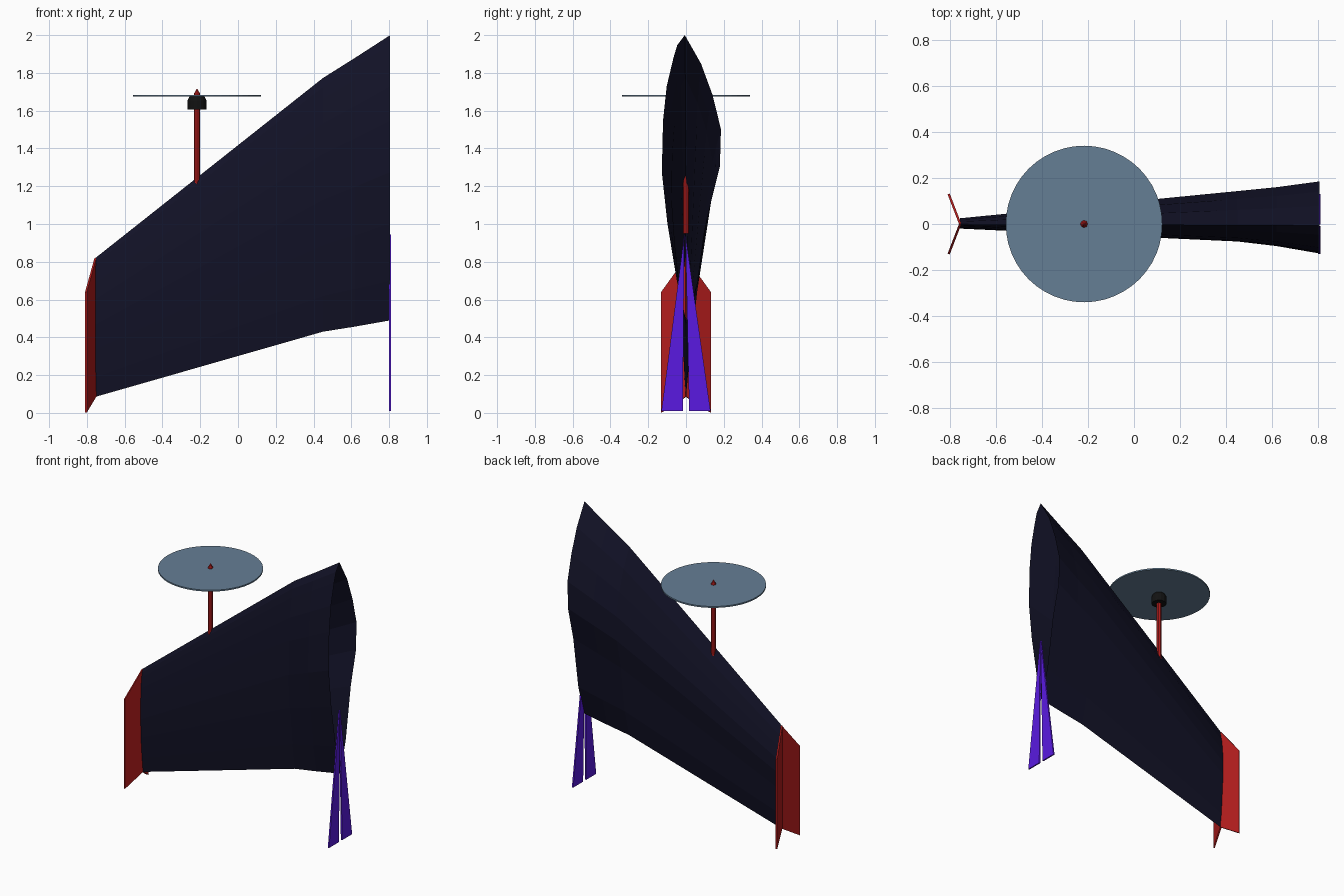
import bpy, bmesh, math
from mathutils import Vector

if "Cube" in bpy.data.objects:
    bpy.data.objects.remove(bpy.data.objects["Cube"])


def material(name, rgb):
    m = bpy.data.materials.new(name)
    m.diffuse_color = (*rgb, 1)
    m.use_nodes = True
    m.node_tree.nodes["Principled BSDF"].inputs["Base Color"].default_value = m.diffuse_color
    return m


NAVY = material("navy", (0.006, 0.006, 0.02))
RED = material("red", (0.45, 0.012, 0.012))
PURPLE = material("purple", (0.10, 0.01, 0.75))
BLACK = material("black", (0.006, 0.006, 0.006))
BLUE = material("steel_blue", (0.13, 0.21, 0.30))


def add_object(name, bm, mat):
    bmesh.ops.recalc_face_normals(bm, faces=bm.faces)
    me = bpy.data.meshes.new(name)
    bm.to_mesh(me)
    bm.free()
    me.materials.append(mat)
    ob = bpy.data.objects.new(name, me)
    bpy.context.collection.objects.link(ob)
    return ob


def plate(name, outline, thickness, mat):
    """Flat outline thickened evenly to both sides."""
    pts = [Vector(p) for p in outline]
    n = (pts[1] - pts[0]).cross(pts[2] - pts[0]).normalized() * thickness / 2
    bm = bmesh.new()
    a = [bm.verts.new(p - n) for p in pts]
    b = [bm.verts.new(p + n) for p in pts]
    bm.faces.new(a[::-1])
    bm.faces.new(b)
    for i in range(len(pts)):
        j = (i + 1) % len(pts)
        bm.faces.new((a[i], a[j], b[j], b[i]))
    return add_object(name, bm, mat)


def turned(name, profile, sides, mat, x=-0.217, y=0.0):
    """Solid of revolution about a vertical axis from (radius, z) rings."""
    bm = bmesh.new()
    rings = [[bm.verts.new((x + r * math.cos(2 * math.pi * k / sides),
                            y + r * math.sin(2 * math.pi * k / sides), z))
              for k in range(sides)] for r, z in profile]
    for lo, hi in zip(rings, rings[1:]):
        for k in range(sides):
            j = (k + 1) % sides
            bm.faces.new((lo[k], lo[j], hi[j], hi[k]))
    bm.faces.new(rings[0][::-1])
    bm.faces.new(rings[-1])
    return add_object(name, bm, mat)


# Wing: open-ended shell, airfoil given as (chord fraction, thickness fraction)
airfoil = [(1, -0.05), (0.90, 0.43), (0.79, 0.76), (0.67, 1), (0.54, 0.97),
           (0.384, 0.65), (0.14, 0.34), (0, 0.0), (0.14, -0.38), (0.34, -0.77),
           (0.52, -1), (0.70, -0.95), (0.82, -0.80), (0.92, -0.52), (0.965, -0.36)]
# x, bottom z, top z, back thickness, front thickness
stations = [(0.806, 0.49, 2.0, 0.185, 0.128), (0.62, 0.457, 1.88, 0.16, 0.096),
            (0.45, 0.43, 1.773, 0.143, 0.076), (-0.755, 0.085, 0.82, 0.025, 0.02)]
bm = bmesh.new()
loops = [[bm.verts.new((x, t * (back if t > 0 else front), z0 + c * (z1 - z0)))
          for c, t in airfoil] for x, z0, z1, back, front in stations]
for p, q in zip(loops, loops[1:]):
    for i in range(len(airfoil)):
        j = (i + 1) % len(airfoil)
        bm.faces.new((p[i], p[j], q[j], q[i]))
wing = add_object("wing", bm, NAVY)

# Tip fins in a V, and the pair of root fins
for side, s in (("back", 1), ("front", -1)):
    plate("tip_fin_" + side,
          [(-0.755, 0, 0.085), (-0.805, s * 0.13, 0.002),
           (-0.805, s * 0.13, 0.64), (-0.755, 0, 0.82)], 0.01, RED)
    plate("root_fin_" + side,
          [(0.805, s * 0.003 - 0.006, 0.945), (0.805, s * 0.017, 0.01),
           (0.805, s * 0.13, 0.01)], 0.01, PURPLE)

# Rotor: mast, hub, spinning disc and pointed cap
turned("mast", [(0.016, 0.95), (0.016, 1.675)], 8, RED)
turned("hub", [(0.05, 1.605), (0.05, 1.655), (0.04, 1.674)], 16, BLACK)
turned("rotor_disc", [(0.34, 1.674), (0.34, 1.684)], 48, BLUE)
turned("rotor_cap", [(0.016, 1.684), (0.016, 1.69), (0.002, 1.716)], 8, RED)
